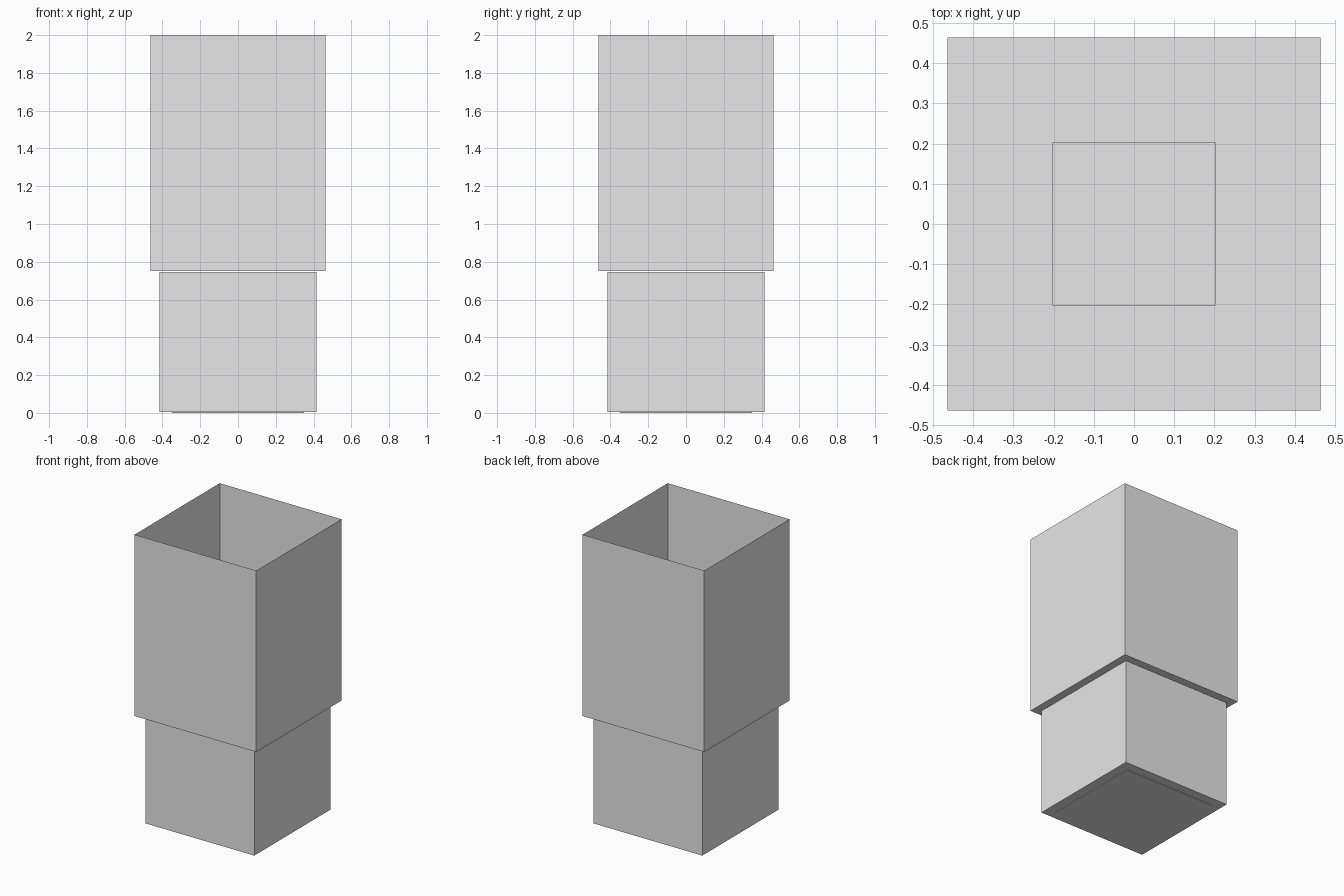
import bpy
import bmesh

cube = bpy.data.objects.get("Cube")
if cube:
    bpy.data.objects.remove(cube, do_unlink=True)

# Plain grey material
grey = bpy.data.materials.new("light_grey")
grey.use_nodes = True
colour = (0.8, 0.8, 0.8, 1.0)
grey.diffuse_color = colour
grey.node_tree.nodes["Principled BSDF"].inputs["Base Color"].default_value = colour


def box(name, half, bottom, top, open_top=False):
    """Square box, optionally a thin-walled one without its lid."""
    bm = bmesh.new()
    bmesh.ops.create_cube(bm, size=1)
    for v in bm.verts:
        v.co.x *= 2 * half
        v.co.y *= 2 * half
        v.co.z = top if v.co.z > 0 else bottom
    if open_top:
        bm.normal_update()
        lid = [f for f in bm.faces if f.normal.z > 0.5]
        bmesh.ops.delete(bm, geom=lid, context="FACES")
    mesh = bpy.data.meshes.new(name)
    bm.to_mesh(mesh)
    bm.free()
    mesh.materials.append(grey)
    obj = bpy.data.objects.new(name, mesh)
    bpy.context.collection.objects.link(obj)
    return obj


# Lower pedestal with a thin foot plate
box("pedestal", 0.415, 0.004, 0.745)
box("foot_plate", 0.35, 0.0, 0.004)

# Upper open container with a small square plate on its floor
box("open_container", 0.464, 0.75, 2.0, open_top=True)
box("floor_plate", 0.203, 0.75, 0.756)
